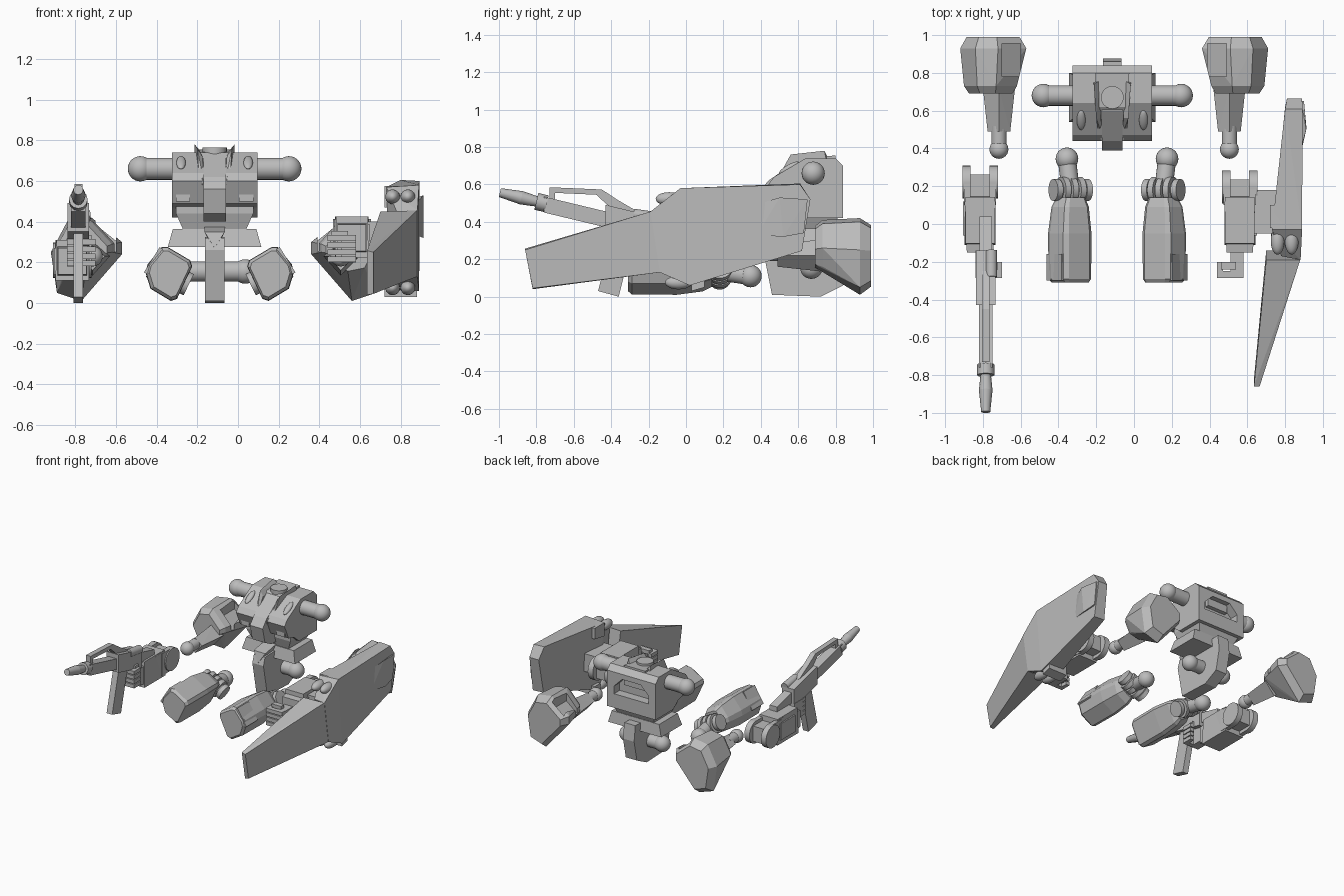
import bpy, bmesh, math
from mathutils import Vector, Matrix

if "Cube" in bpy.data.objects:
    bpy.data.objects.remove(bpy.data.objects["Cube"])

grey = bpy.data.materials.new("plain grey")
grey.diffuse_color = (0.5, 0.5, 0.5, 1)
grey.use_nodes = True
grey.node_tree.nodes["Principled BSDF"].inputs["Base Color"].default_value = grey.diffuse_color


def finish(name, bm, smooth=False):
    bmesh.ops.recalc_face_normals(bm, faces=bm.faces)
    me = bpy.data.meshes.new(name)
    bm.to_mesh(me)
    bm.free()
    me.materials.append(grey)
    ob = bpy.data.objects.new(name, me)
    bpy.context.collection.objects.link(ob)
    if smooth:
        bpy.ops.object.select_all(action='DESELECT')
        bpy.context.view_layer.objects.active = ob
        ob.select_set(True)
        bpy.ops.object.shade_smooth_by_angle(angle=math.radians(35))
    return ob


def hull(name, pts):
    """Convex armour block around a few corner points."""
    bm = bmesh.new()
    for p in pts:
        bm.verts.new(p)
    r = bmesh.ops.convex_hull(bm, input=bm.verts)
    bmesh.ops.delete(bm, geom=[v for v in r['geom_interior'] if isinstance(v, bmesh.types.BMVert)], context='VERTS')
    bmesh.ops.dissolve_limit(bm, angle_limit=0.03, verts=bm.verts, edges=bm.edges)
    return finish(name, bm)


def box(name, x, y, z, top=1.0):
    cx, cy = sum(x) / 2, sum(y) / 2
    return hull(name, [(cx + (a - cx) * k, cy + (b - cy) * k, c)
                       for a in x for b in y for c, k in ((z[0], 1), (z[1], top))])


def prism(name, prof, x):
    """Side profile of (y, z) points extruded across x."""
    bm = bmesh.new()
    f = bm.faces.new([bm.verts.new((x[0], *p)) for p in prof])
    g = bmesh.ops.extrude_face_region(bm, geom=[f])['geom']
    bmesh.ops.translate(bm, vec=(x[1] - x[0], 0, 0), verts=[v for v in g if isinstance(v, bmesh.types.BMVert)])
    return finish(name, bm)


def rod(name, a, b, r, r2=None, n=24):
    a, b = Vector(a), Vector(b)
    bm = bmesh.new()
    m = Matrix.Translation((a + b) / 2) @ (b - a).to_track_quat('Z', 'Y').to_matrix().to_4x4()
    bmesh.ops.create_cone(bm, cap_ends=True, segments=n, radius1=r, radius2=r if r2 is None else r2,
                          depth=(b - a).length, matrix=m)
    return finish(name, bm, True)


def ball(name, c, r, scale=(1, 1, 1)):
    bm = bmesh.new()
    bmesh.ops.create_uvsphere(bm, u_segments=24, v_segments=14, radius=r,
                              matrix=Matrix.Translation(c) @ Matrix.Diagonal((*scale, 1)))
    return finish(name, bm, True)


def cut(ob, cutter):
    m = ob.modifiers.new("cut", 'BOOLEAN')
    m.object, m.solver = cutter, 'EXACT'
    cutter.hide_render = True
    cutter.hide_set(True)


def mirror(obs, cx):
    out = []
    for ob in obs:
        bm = bmesh.new()
        bm.from_mesh(ob.data)
        bmesh.ops.transform(bm, matrix=Matrix.Translation((2 * cx, 0, 0)) @ Matrix.Scale(-1, 4, (1, 0, 0)), verts=bm.verts)
        out.append(finish("opposite_" + ob.name, bm, any(p.use_smooth for p in ob.data.polygons)))
    return out


# Torso
C = -0.115
chest = prism("chest", [(.44, .60), (.47, .64), (.64, .74), (.80, .74), (.84, .70), (.84, .42), (.62, .42), (.56, .47), (.49, .49)],
              (C - .21, C + .21))
cut(chest, hull("back_recess_cutter", [(C + s * a, y, z) for s in (-1, 1) for y in (.77, .9)
                                       for a, z in ((.15, .53), (.15, .59), (.08, .66))]))
hull("collar", [(C + s * a, y, z) for s in (-1, 1) for a, y, z in
     ((.06, .44, .58), (.06, .44, .61), (.085, .62, .74), (.09, .80, .755), (.09, .80, .6))])
for s in (-1, 1):
    hull("collar_fin", [(C + s * a, y, z) for a, y, z in
         ((.05, .46, .58), (.075, .46, .58), (.06, .56, .72), (.085, .56, .76), (.065, .76, .74),
          (.098, .74, .78), (.06, .74, .68), (.1, .76, .68))])
    v = ball("chest_vent", (0, 0, 0), .06, (.38, 1, .25))
    v.rotation_euler.x = .53
    v.location = (C + s * .165, .55, .69)
    box("chest_grille", (C + s * .12, C + s * .19), (.47, .56), (.50, .575))
    rod("shoulder_bar", (C, .68, .66), (C + s * .365, .68, .66), .054)
    ball("shoulder_ball", (C + s * .365, .68, .66), .062)
    rod("hip_bar", (C, .67, .155), (C + s * .15, .67, .155), .05)
    ball("hip_ball", (C + s * .15, .67, .155), .06)
rod("neck_socket", (C, .67, .70), (C, .67, .765), .06)
prism("cockpit", [(.39, .56), (.44, .62), (.60, .73), (.70, .73), (.70, .40), (.50, .40), (.42, .44)],
      (C - .055, C + .055))
hull("waist", [(C + s * a, y, z) for s in (-1, 1) for a, y, z in
     ((.19, .54, .48), (.19, .82, .48), (.19, .54, .44), (.19, .82, .44), (.15, .57, .35), (.15, .78, .35))])
hull("skirt", [(C + s * a, y, z) for s in (-1, 1) for a, y, z in
     ((.205, .56, .365), (.205, .79, .365), (.23, .54, .275), (.23, .80, .275))])
prism("crotch", [(.43, .32), (.41, .26), (.46, .01), (.72, 0), (.84, .06), (.875, .22), (.86, .34)], (C - .048, C + .048))
hull("front_wedge", [(C + a, y, z) for a, y, z in
     ((-.05, .43, .35), (.05, .43, .35), (0, .41, .27), (-.05, .6, .38), (.05, .6, .38), (0, .6, .25))])

# Shoulder armour with upper arm, mirrored; the underside drops towards the rear
rear = [(-.84, .40), (-.72, .42), (-.57, .30), (-.57, .24), (-.77, .01), (-.89, .05), (-.92, .25)]
fore = [(-.83, .39), (-.73, .41), (-.62, .29), (-.62, .25), (-.75, .14), (-.85, .16), (-.90, .26)]
def ring(sec, y, k, cx=-.75, cz=.23):
    return [(cx + (x - cx) * k, y, cz + (z - cz) * k) for x, z in sec]
shell = hull("shoulder_armour", ring(fore, .69, .82) + ring(fore, .73, 1) + ring(rear, .93, 1) + ring(rear, .99, .8))
slot = hull("armour_slot_cutter", [(x, y, z) for y in (.78, .955) for x, z in
            ((-.70, .5), (-.60, .5), (-.70, .33), (-.60, .25))])
arm = [hull("upper_arm", [(x, y, z) for y, k in ((.72, .085), (.49, .06))
            for x, z in ((-.715 - k, .22), (-.715, .22 + k), (-.715 + k, .23), (-.715, .22 - k))]),
       rod("elbow_pin", (-.715, .52, .23), (-.715, .40, .23), .04), ball("elbow_ball", (-.715, .395, .23), .05)]
mirror(arm, -.105)
shell2, slot2 = mirror([shell, slot], -.105)
cut(shell, slot)
cut(shell2, slot2)

# Legs with ball joint, mirrored
sec = [(-.455, .15), (-.445, .19), (-.375, .275), (-.345, .275), (-.235, .21), (-.225, .18), (-.30, .02), (-.33, .01), (-.43, .07)]
def lring(y, k):
    return [(-.325 + (x + .325) * k, y, .14 + (z - .14) * k) for x, z in sec]
leg = [hull("leg_shell", lring(-.31, .85) + lring(-.29, .98) + lring(-.05, 1) + lring(.09, .86) + lring(.14, .66))]
leg.append(hull("shin_plate", [(x, y, z) for y in (-.30, -.16) for x, z in
                ((-.463, .15), (-.385, .275), (-.37, .265), (-.44, .14))]))
ax = Vector((.9, 0, -.436))
kc = Vector((-.335, .18, .135))
for t in (-.087, -.045, 0, .045, .087):
    leg.append(rod("knee_disc", kc + ax * (t - .016), kc + ax * (t + .016), .07 if abs(t) < .08 else .058))
leg += [rod("knee_axle", kc - ax * .1, kc + ax * .1, .045),
        rod("thigh_pin", kc, (-.355, .34, .11), .048), ball("thigh_ball", (-.355, .345, .11), .06)]
mirror(leg, -.09)


def forearm(x, z, s, e):
    """Forearm block with elbow fork centred at y = e; s points to the outside."""
    box("forearm", (x - .082, x + .082), (-.11, .15), (z - .1, z + .1), .95)
    hull("forearm_end", [(x + a, y, z + b) for a, y, b in
         ((-.082, .12, .1), (.082, .12, .1), (-.082, .12, -.1), (.082, .12, -.1),
          (-.07, -.15, .06), (.07, -.15, .06), (-.07, -.15, -.07), (.07, -.15, -.07))])
    for t in (-1, 1):
        rod("elbow_fork", (x + t * .05, e, z), (x + t * .094, e, z), .087)
        box("fork_arm", (x + t * .05, x + t * .085), (.1, e), (z - .086, z + .086))
    box("elbow_socket", (x - .05, x + .05), (.1, e + .04), (z - .06, z + .06))
    box("outer_plate", (x + s * .07, x + s * .09), (-.06, .12), (z - .07, z + .06))


def hand(x, z, s):
    hull("palm", [(x + s * a, y, z + b) for a in (-.02, .05) for y in (-.14, -.25) for b in (-.07, .06)])
    for i in range(4):
        zz = z - .055 + i * .035
        box("finger", (x - s * .08, x + s * .05), (-.285, -.25), (zz - .014, zz + .014))
        box("fingertip", (x - s * .09, x - s * .06), (-.285, -.20), (zz - .014, zz + .014))
    box("thumb", (x - s * .07, x + s * .01), (-.24, -.2), (z + .055, z + .085))


forearm(-.815, .21, -1, .222)
hand(-.79, .25, -1)
forearm(.56, .325, 1, .195)
hand(.53, .27, 1)

# Rifle, running down towards the back
G = -.785
def gz(y, o=0):
    return .5 - .24 * (y + .76) + o
def gun_bar(name, y0, y1, w, lo, hi):
    prism(name, [(y0, gz(y0, lo)), (y0, gz(y0, hi)), (y1, gz(y1, hi)), (y1, gz(y1, lo))], (G - w, G + w))
def gun_rod(name, y0, y1, r, r2=None):
    rod(name, (G, y0, gz(y0)), (G, y1, gz(y1)), r, r2, 12)
gun_rod("muzzle_tip", -.995, -.88, .024, .036)
gun_rod("muzzle_base", -.88, -.80, .036, .028)
gun_rod("muzzle_collar", -.80, -.745, .046)
gun_bar("handguard", -.76, -.40, .036, -.05, .035)
gun_bar("receiver", -.43, -.14, .052, -.07, .07)
gun_bar("stock", -.16, .04, .032, -.04, .04)
rod("scope", (G + .03, -.28, .44), (G + .03, -.14, .42), .03)
prism("carry_rail", [(-.73, .50), (-.73, .585), (-.45, .573), (-.37, .52), (-.25, .45), (-.30, .40), (-.42, .49),
                     (-.48, .545), (-.70, .555), (-.70, .49)], (G - .02, G + .02))
prism("magazine", [(-.47, .03), (-.36, 0), (-.27, .36), (-.38, .38)], (G - .024, G + .024))

# Shield: hull tapering forward from the fold
hull("shield_front", [(.635, -.86, .257), (.665, -.86, .25), (.635, -.82, .04), (.665, -.82, .045),
     (.70, -.19, .45), (.88, -.19, .455), (.70, -.14, .14), (.88, -.14, .13)])
hull("shield_rear", [(.78, -.17, .45), (.882, -.19, .455), (.78, -.12, .13), (.882, -.14, .13),
     (.73, -.03, .57), (.89, -.03, .58), (.74, .02, .065), (.89, .02, .06),
     (.80, .61, .605), (.892, .61, .60), (.80, .62, .25), (.892, .62, .245), (.81, .665, .52), (.89, .665, .52)])
hull("shield_flap", [(.885, .38, .33), (.885, .40, .50), (.912, .50, .53), (.912, .52, .32),
     (.885, .65, .52), (.90, .65, .52), (.885, .63, .34), (.90, .63, .34)])
for z0, z1, y in ((.47, .575, -.09), (.03, .12, -.04)):
    hull("thruster_box", [(a, b, z) for a in (.72, .88) for b, z in ((y + .07, z0), (y + .07, z1), (.10, z0 + .02), (.10, z1))])
    for x in (.76, .835):
        ball("thruster", (x, y, (z0 + z1) / 2), .036, (1, 2, 1))
box("shield_mount", (.63, .77), (-.05, .18), (.26, .40))
